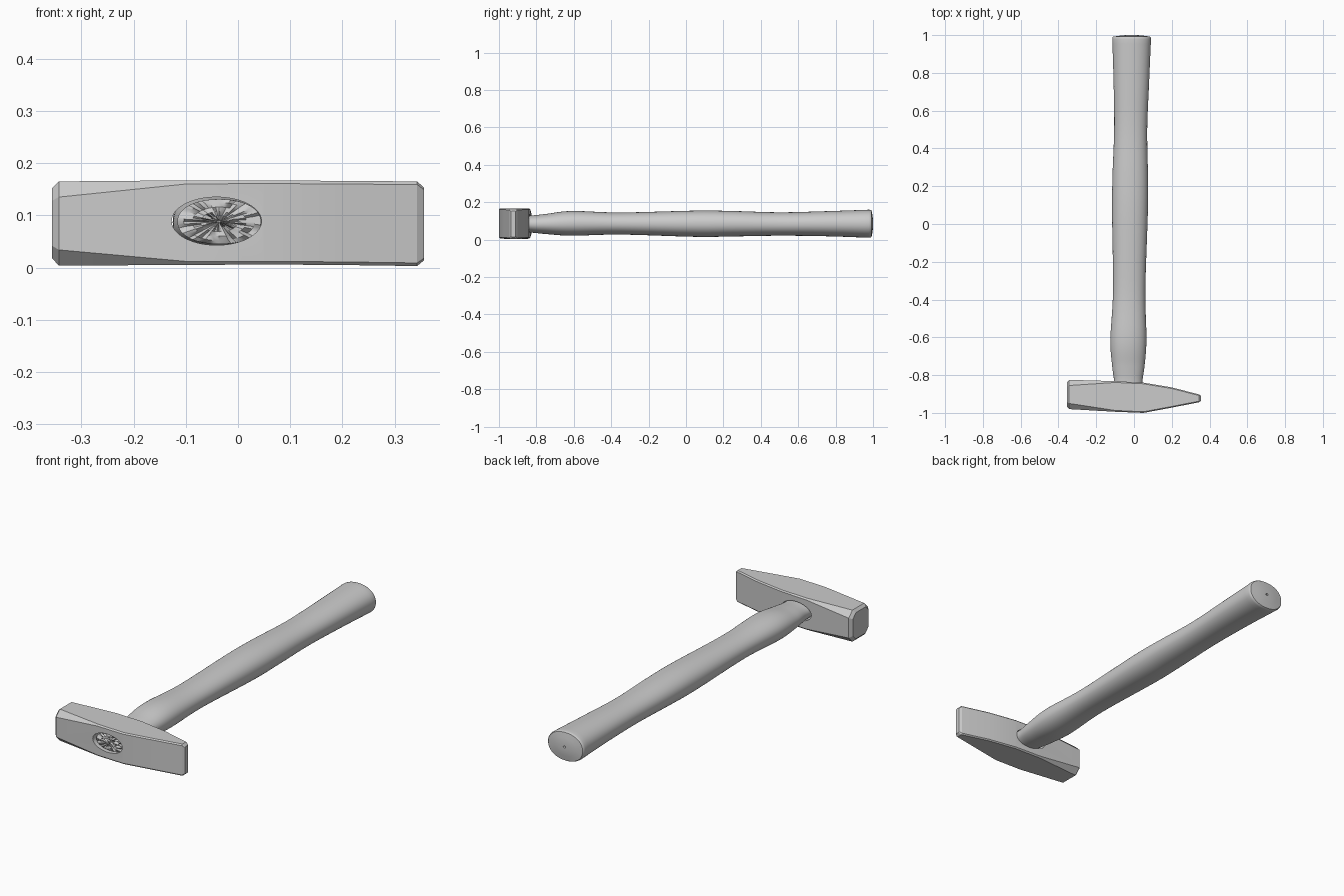
import bpy, bmesh, math, random

if "Cube" in bpy.data.objects:
    bpy.data.objects.remove(bpy.data.objects["Cube"])

random.seed(4)
N = 48


def loft(name, rings, angle=30):
    """Skin a list of equal-length vertex rings and cap both ends."""
    bm = bmesh.new()
    loops = [[bm.verts.new(p) for p in r] for r in rings]
    n = len(rings[0])
    for a, b in zip(loops, loops[1:]):
        for i in range(n):
            j = (i + 1) % n
            bm.faces.new((a[i], a[j], b[j], b[i]))
    bm.faces.new(loops[0])
    bm.faces.new(loops[-1])
    bmesh.ops.recalc_face_normals(bm, faces=bm.faces)
    me = bpy.data.meshes.new(name)
    bm.to_mesh(me)
    bm.free()
    ob = bpy.data.objects.new(name, me)
    bpy.context.collection.objects.link(ob)
    smooth(ob, angle)
    return ob


def smooth(ob, angle):
    bpy.ops.object.select_all(action='DESELECT')
    bpy.context.view_layer.objects.active = ob
    ob.select_set(True)
    bpy.ops.object.shade_smooth_by_angle(angle=math.radians(angle))


def oval(y, x0, x1, z0, z1, scale=1.0, jitter=0.0, power=1.0):
    cx, cz = (x0 + x1) / 2, (z0 + z1) / 2
    rx, rz = (x1 - x0) / 2 * scale, (z1 - z0) / 2 * scale
    pts = []
    for i in range(N):
        t = 2 * math.pi * i / N
        c, s = math.cos(t), math.sin(t)
        pts.append((cx + rx * math.copysign(abs(c) ** power, c),
                    y + random.uniform(-jitter, jitter),
                    cz + rz * math.copysign(abs(s) ** power, s)))
    return pts


def octagon(x, y0, y1, z0, z1, c):
    return [(x, y0 + c, z0), (x, y1 - c, z0), (x, y1, z0 + c), (x, y1, z1 - c),
            (x, y1 - c, z1), (x, y0 + c, z1), (x, y0, z1 - c), (x, y0, z0 + c)]


def catmull(p0, p1, p2, p3, t):
    return [0.5 * (2 * b + (c - a) * t + (2 * a - 5 * b + 4 * c - d) * t * t
                   + (3 * b - a - 3 * c + d) * t ** 3)
            for a, b, c, d in zip(p0, p1, p2, p3)]


# Steel head: square poll with growing chamfers on the left, wedge peen on the right
head = loft("hammer_head", [octagon(*s) for s in (
    (-0.356, -0.966, -0.840, 0.018, 0.152, 0.024),
    (-0.343, -0.980, -0.825, 0.004, 0.165, 0.030),
    (-0.100, -0.994, -0.832, 0.005, 0.167, 0.007),
    (0.050, -1.000, -0.840, 0.006, 0.167, 0.006),
    (0.200, -0.972, -0.865, 0.005, 0.166, 0.006),
    (0.343, -0.944, -0.902, 0.003, 0.165, 0.006),
    (0.356, -0.935, -0.911, 0.014, 0.153, 0.004))], 20)

# Oval eye cut through the head
eye = [(-1.1, -0.127, 0.045, 0.043, 0.135), (-0.7, -0.127, 0.045, 0.043, 0.135)]
cutter = loft("eye_cutter", [oval(*e) for e in eye])
cutter.hide_render = True
mod = head.modifiers.new("eye", 'BOOLEAN')
mod.object = cutter
mod.operation = 'DIFFERENCE'
mod.solver = 'EXACT'
bpy.context.view_layer.objects.active = head
bpy.ops.object.modifier_apply(modifier="eye")
bpy.data.objects.remove(cutter)
smooth(head, 20)

# Wooden handle: y, x0, x1, z0, z1
profile = [
    (-0.978, -0.116, 0.044, 0.045, 0.131),
    (-0.900, -0.112, 0.044, 0.043, 0.131),
    (-0.830, -0.106, 0.045, 0.038, 0.129),
    (-0.750, -0.116, 0.056, 0.030, 0.137),
    (-0.610, -0.125, 0.066, 0.021, 0.153),
    (-0.350, -0.111, 0.060, 0.027, 0.145),
    (0.050, -0.116, 0.073, 0.015, 0.155),
    (0.250, -0.114, 0.074, 0.017, 0.153),
    (0.500, -0.105, 0.070, 0.021, 0.146),
    (0.750, -0.108, 0.080, 0.018, 0.152),
    (0.978, -0.115, 0.090, 0.010, 0.160)]
first, last = profile[0], profile[-1]

# Rough end grain inside the eye
rings = [oval(-0.982, *first[1:], s, 0.007) for s in (0.05, 0.25, 0.45, 0.65, 0.85)]
pad = [first] + profile + [last]
for k in range(len(profile) - 1):
    rings += [oval(*catmull(*pad[k:k + 4], t / 6), power=0.93) for t in range(6)]
rings.append(oval(*last, power=0.93))

# Domed butt with a softened rim and a small centre hole
for y, s in ((0.988, 0.985), (0.992, 0.95), (0.997, 0.6), (1.0, 0.3),
             (1.0, 0.07), (0.985, 0.06)):
    rings.append(oval(y, *last[1:], s, power=0.93))
loft("handle", rings, 35)
